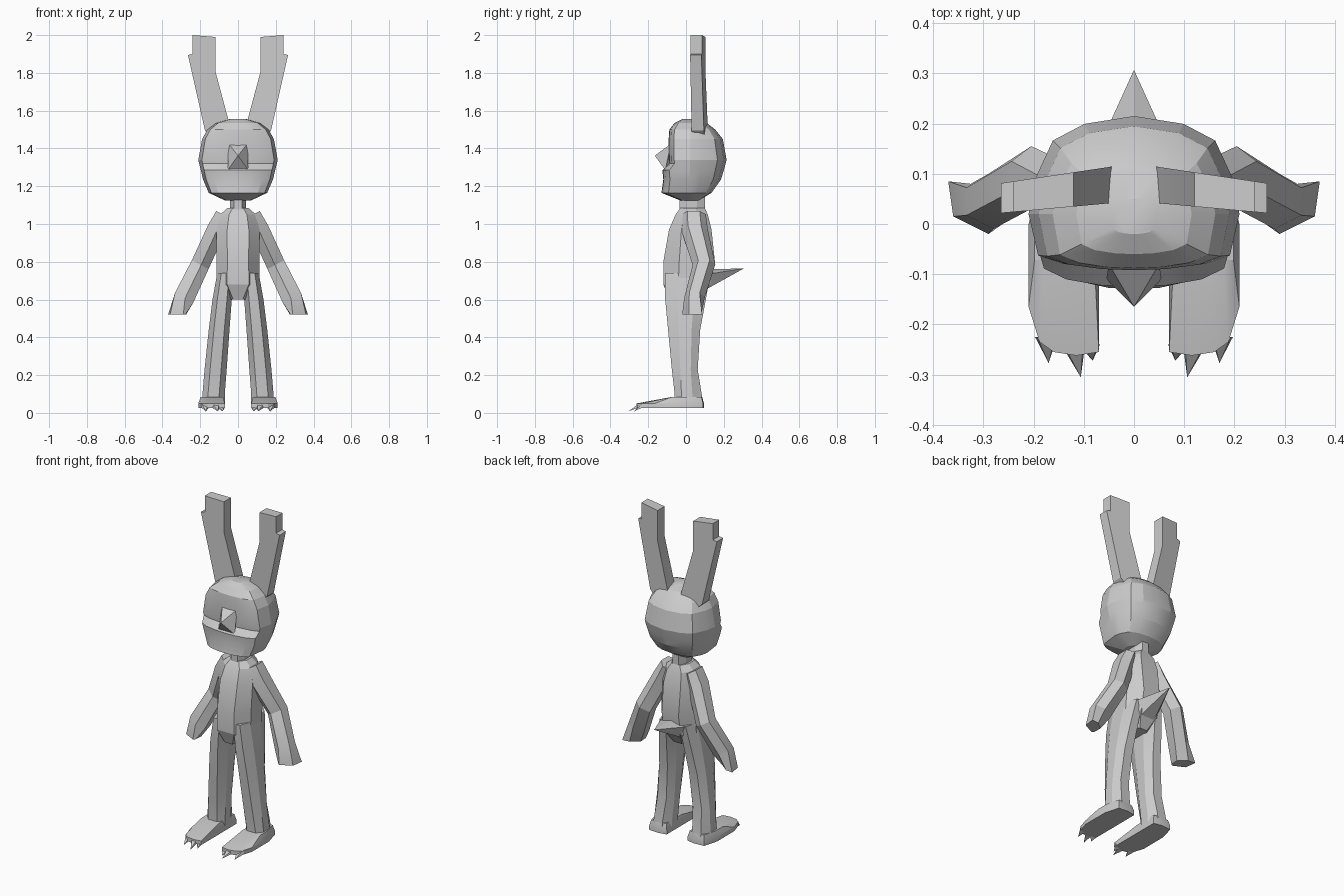
import bpy, bmesh, math
from mathutils import Vector

if "Cube" in bpy.data.objects:
    bpy.data.objects.remove(bpy.data.objects["Cube"])

grey = bpy.data.materials.new("grey")
grey.diffuse_color = (0.6, 0.6, 0.6, 1)
grey.use_nodes = True
grey.node_tree.nodes["Principled BSDF"].inputs["Base Color"].default_value = grey.diffuse_color


def finish(name, bm):
    bmesh.ops.recalc_face_normals(bm, faces=bm.faces)
    me = bpy.data.meshes.new(name)
    bm.to_mesh(me)
    bm.free()
    me.materials.append(grey)
    ob = bpy.data.objects.new(name, me)
    bpy.context.collection.objects.link(ob)
    bpy.ops.object.select_all(action='DESELECT')
    ob.select_set(True)
    bpy.context.view_layer.objects.active = ob
    bpy.ops.object.shade_smooth_by_angle(angle=math.radians(18))
    return ob


def loft(name, rings):
    """Skin a list of equal-length point rings and cap both ends."""
    bm = bmesh.new()
    vs = [[bm.verts.new(p) for p in ring] for ring in rings]
    n = len(vs[0])
    for a, b in zip(vs, vs[1:]):
        for i in range(n):
            j = (i + 1) % n
            bm.faces.new((a[i], a[j], b[j], b[i]))
    bm.faces.new(vs[0][::-1])
    bm.faces.new(vs[-1])
    return finish(name, bm)


def hull(name, pts):
    bm = bmesh.new()
    for p in pts:
        bm.verts.new(p)
    bmesh.ops.convex_hull(bm, input=bm.verts)
    return finish(name, bm)


def full(half):
    """Mirror a half cross-section (running front to back) into a closed one."""
    return half + [(-x, y) for x, y in reversed(half) if x > 0]


def section(shape, z, x0, x1, yf, yb, mid):
    cx, w = (x0 + x1) / 2, (x1 - x0) / 2
    return [(cx + u * w, mid + (v * (yb - mid) if v > 0 else v * (mid - yf)), z)
            for u, v in shape]


OCT = full([(.5, -1), (1, -.4), (1, .4), (.5, 1)])
SKULL = full([(0, -1), (.33, -.98), (.68, -.9), (.91, -.75), (1, 0),
              (.95, .33), (.77, .75), (.47, .92), (0, 1)])

# Head: flat face, stepped muzzle, rounded back
head = [(1.125, .07, -.03, .07), (1.165, .155, -.13, .135), (1.235, .185, -.12, .185),
        (1.285, .197, -.125, .2), (1.32, .206, -.088, .21), (1.34, .21, -.09, .215),
        (1.45, .19, -.092, .195), (1.5, .162, -.088, .155), (1.535, .115, -.06, .11),
        (1.555, .045, -.02, .05)]
loft("head", [section(SKULL, z, -w, w, f, b, .02) for z, w, f, b in head])

# Nose wedge
hull("nose", [(0, -.165, 1.362), (-.05, -.08, 1.425), (.05, -.08, 1.425),
              (-.055, -.11, 1.285), (.055, -.11, 1.285), (0, -.06, 1.34)])

# Neck and torso
loft("neck", [section(OCT, z, -.042, .042, -.035, .1, .03) for z in (1.04, 1.16)])
torso = [(.6, .05, -.09, .08), (.68, .115, -.12, .13), (.8, .113, -.12, .153),
         (.97, .115, -.09, .135), (1.05, .095, -.055, .115), (1.085, .055, -.03, .1)]
loft("torso", [section(OCT, z, -w, w, f, b, .02) for z, w, f, b in torso])

# Tail wedge
hull("tail", [(0, .307, .765), (-.085, .12, .735), (.085, .12, .735),
              (0, .12, .76), (-.05, .1, .65), (.05, .1, .65)])

EAR = [(.04, 1.5), (.045, 1.53), (.12, 1.81), (.12, 1.99), (.24, 1.98 + .02),
       (.24, 1.9), (.265, 1.895), (.175, 1.495), (.15, 1.47)]
LEG = [(.02, .17, .06, .09), (.06, .19, -.058, .085)]
LEG = [(.035, .07, .19, -.06, .09), (.1, .07, .188, -.06, .083),
       (.23, .06, .177, -.075, .062), (.44, .045, .155, -.095, .075),
       (.6, .033, .135, -.11, .105), (.74, .025, .11, -.11, .13)]
FOOT = [(.07, .085), (.07, -.255), (.115, -.262), (.16, -.255), (.188, -.235),
        (.21, -.165), (.21, .0), (.185, .09), (.12, .095)]
# Arm stations: centre, half width, half depth
ARM = [((.08, .04, 1.05), .04, .065), ((.115, .045, .97), .05, .07),
       ((.2, .095, .785), .05, .06), ((.285, .045, .61), .055, .055)]

for s, side in ((1, "left"), (-1, "right")):
    # Ears: notched outline, thinner towards the outside
    loft(side + "_ear", [
        [(s * x, .042 - .09 * (x - .04), z) for x, z in EAR],
        [(s * x, .115 - .15 * (x - .04), z) for x, z in EAR]])

    # Legs
    loft(side + "_leg", [section(OCT, z, *sorted((s * a, s * b)), f, k, .0)
                         for z, a, b, f, k in LEG])

    # Arms: six-sided, bent back at the elbow, ending in a blunt hand
    rings = []
    across = Vector((.88, 0, .47))
    for c, w, d in ARM:
        ring = []
        for u, v in ((1, -.5), (1, .5), (.1, 1), (-1, .5), (-1, -.5), (-.1, -1)):
            p = Vector(c) + across * (u * w) + Vector((0, v * d, 0))
            ring.append((s * p.x, p.y, p.z))
        rings.append(ring)
    rings.append([(s * x, y, .52) for x, y in
                  ((.36, .015), (.37, .085), (.325, .08), (.275, .04),
                   (.278, -.01), (.29, -.02))])
    loft(side + "_arm", rings)

    # Feet: flat sole, slightly raised instep
    loft(side + "_foot", [
        [(s * x, y, .025) for x, y in FOOT],
        [(s * x, y, .05) for x, y in FOOT],
        [(s * (.13 + (x - .13) * .85), max(y, -.08) * .9, .085) for x, y in FOOT]])

    # Claws
    for i, (x, y, tx, ty) in enumerate(((.12, -.245, .106, -.305), (.175, -.225, .17, -.277),
                                        (.09, -.24, .082, -.272))):
        hull(f"{side}_claw_{i + 1}", [
            (s * (x - .022), y, .03), (s * (x + .022), y, .03),
            (s * (x - .018), y, .052), (s * (x + .018), y, .052), (s * tx, ty, .008)])
